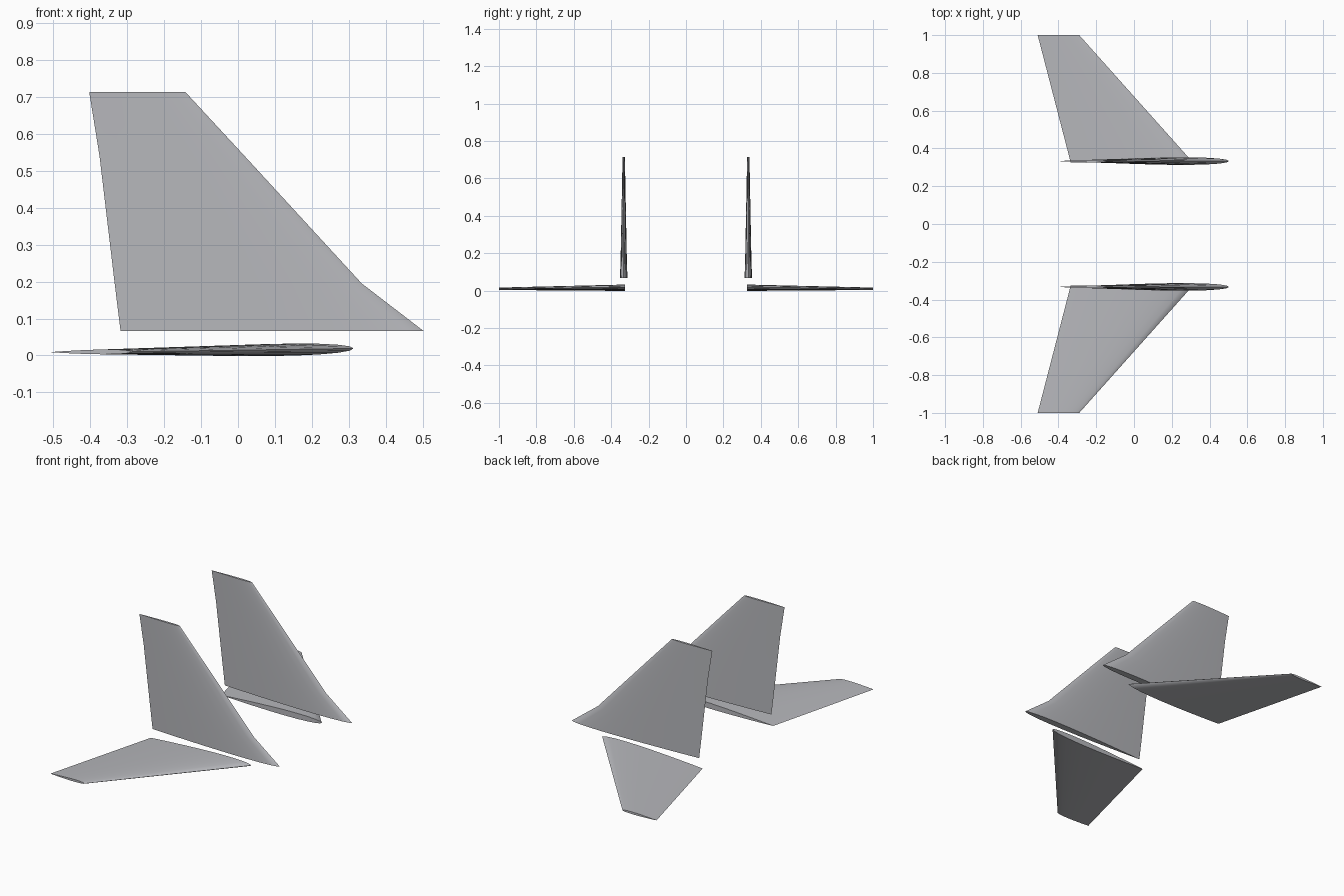
import bpy, bmesh, math
from mathutils import Vector

cube = bpy.data.objects.get("Cube")
if cube:
    bpy.data.objects.remove(cube, do_unlink=True)

# Single painted metal colour
grey = bpy.data.materials.new("light_grey")
grey.use_nodes = True
colour = (0.47, 0.475, 0.50, 1)
grey.diffuse_color = colour
grey.node_tree.nodes["Principled BSDF"].inputs["Base Color"].default_value = colour

STEPS = 12


def thickness(t):
    """Symmetric airfoil half thickness, 1 at its fattest, 0 at both ends."""
    return 10 * (0.2969 * math.sqrt(t) - 0.126 * t - 0.3516 * t**2
                 + 0.2843 * t**3 - 0.1036 * t**4)


def section(lead, trail, normal, half):
    """Closed airfoil loop from leading edge over one side and back."""
    ts = [(1 - math.cos(math.pi * i / STEPS)) / 2 for i in range(STEPS + 1)]
    one = [lead.lerp(trail, t) + normal * half * thickness(t) for t in ts[:-1]]
    other = [lead.lerp(trail, t) - normal * half * thickness(t) for t in ts[1:-1]]
    return one + [trail] + other[::-1]


def loft(name, sections):
    """Skin a row of sections and cap both ends."""
    bm = bmesh.new()
    rings = [[bm.verts.new(p) for p in s] for s in sections]
    for a, b in zip(rings, rings[1:]):
        for i in range(len(a)):
            j = (i + 1) % len(a)
            bm.faces.new((a[i], a[j], b[j], b[i]))
    bm.faces.new(rings[0])
    bm.faces.new(rings[-1])
    bmesh.ops.recalc_face_normals(bm, faces=bm.faces)
    mesh = bpy.data.meshes.new(name)
    bm.to_mesh(mesh)
    bm.free()
    mesh.materials.append(grey)
    obj = bpy.data.objects.new(name, mesh)
    bpy.context.collection.objects.link(obj)
    bpy.ops.object.select_all(action="DESELECT")
    obj.select_set(True)
    bpy.context.view_layer.objects.active = obj
    bpy.ops.object.shade_smooth_by_angle(angle=math.radians(35))


# Fin stations: height, leading x, trailing x
FIN = [(0.066, 0.503, -0.318), (0.195, 0.335, -0.334),
       (0.54, 0.018, -0.375), (0.714, -0.143, -0.403)]
# Stabilizer stations: span y, leading (x, z), trailing (x, z), half thickness
STAB = [(0.325, (0.313, 0.019), (-0.335, 0.007), 0.0165),
        (1.0, (-0.29, 0.010), (-0.51, 0.009), 0.0065)]

for side, s in (("left_hand", 1), ("right_hand", -1)):
    # Here the two sides lie along the y axis
    label = "rear" if s > 0 else "front"
    loft(label + "_vertical_fin",
         [section(Vector((l, s * 0.333, z)), Vector((t, s * 0.333, z)),
                  Vector((0, 1, 0)), 0.0245 * (l - t)) for z, l, t in FIN])
    loft(label + "_horizontal_stabilizer",
         [section(Vector((l[0], s * y, l[1])), Vector((t[0], s * y, t[1])),
                  Vector((0, 0, 1)), h) for y, l, t, h in STAB])
